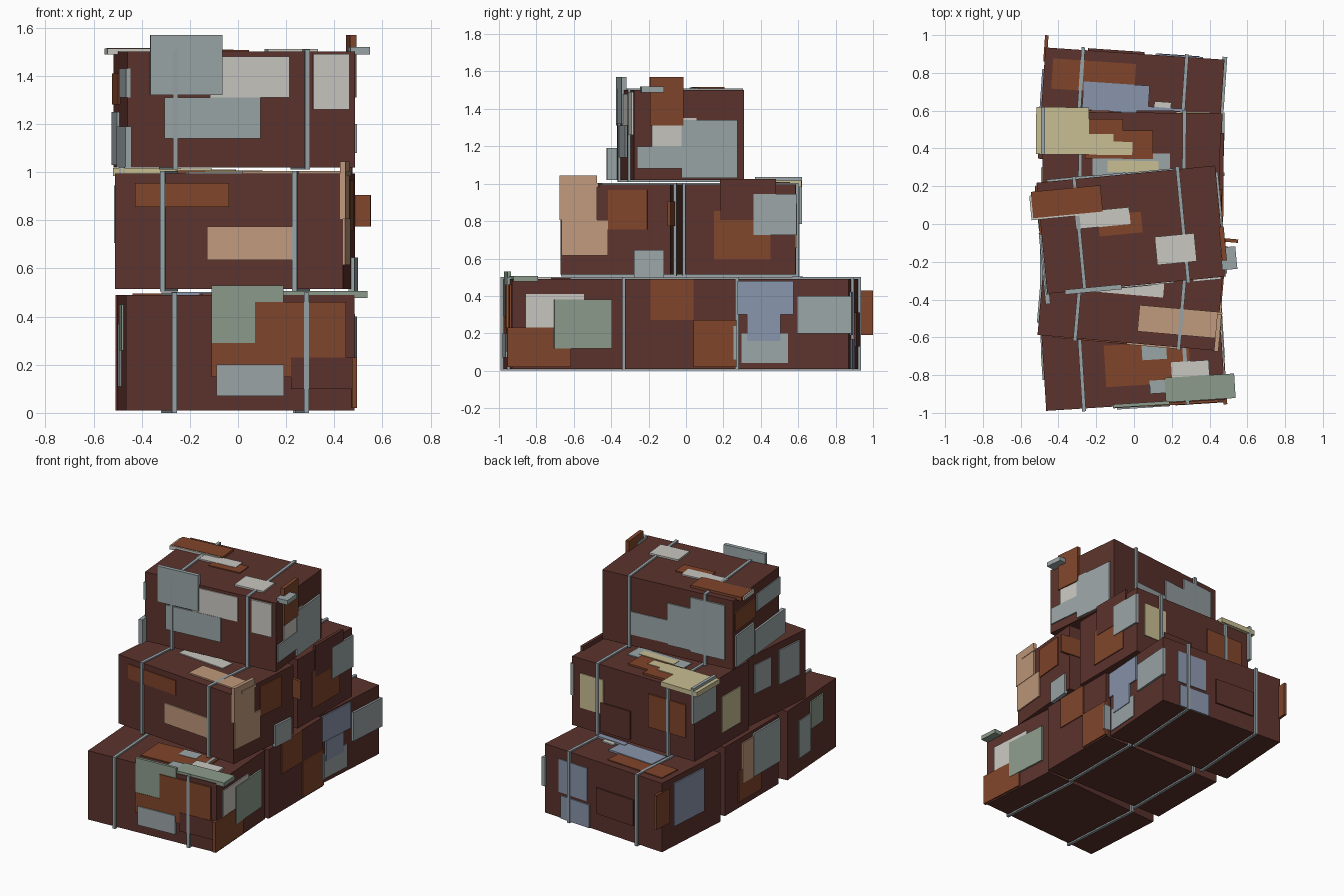
import bpy
from math import radians
from mathutils import Matrix, Vector

if "Cube" in bpy.data.objects:
    bpy.data.objects.remove(bpy.data.objects["Cube"], do_unlink=True)


def material(name, *rgb):
    mat = bpy.data.materials.new(name)
    mat.use_nodes = True
    mat.diffuse_color = (*rgb, 1)
    mat.node_tree.nodes["Principled BSDF"].inputs["Base Color"].default_value = (*rgb, 1)
    return mat


colours = {
    "maroon": material("maroon", .107, .033, .026),
    "rust": material("rust", .216, .06, .024),
    "grey": material("grey", .33, .38, .39),
    "white": material("off_white", .58, .57, .53),
    "tan": material("tan", .53, .32, .2),
    "green": material("sage_green", .26, .33, .26),
    "blue": material("dusty_blue", .25, .3, .41),
    "cream": material("cream", .58, .51, .29),
    "steel": material("strap_steel", .31, .36, .38),
}

WIDTH, DEPTH, HEIGHT = .95, .59, .48

# Each face: horizontal axis, vertical axis, outward axis, distance from centre
X, Y, Z = Vector((1, 0, 0)), Vector((0, 1, 0)), Vector((0, 0, 1))
FACES = {
    "front": (X, Z, -Y, DEPTH / 2),
    "back": (X, Z, Y, DEPTH / 2),
    "left": (Y, Z, X, WIDTH / 2),
    "right": (Y, Z, -X, WIDTH / 2),
    "top": (X, Y, Z, HEIGHT / 2),
}


def box(name, colour, frame, centre, size):
    """Box placed in the turned frame of a bale."""
    bpy.ops.mesh.primitive_cube_add(size=1)
    obj = bpy.context.object
    obj.name = name
    obj.matrix_world = frame @ Matrix.Translation(centre) @ Matrix.Diagonal((*size, 1))
    obj.data.materials.append(colours[colour])
    return obj


def bale(name, x, y, z, turn):
    """Crushed block with two straps; returns a helper that adds scrap plates."""
    frame = Matrix.Translation((x, y, z)) @ Matrix.Rotation(radians(turn), 4, "Z")
    box(name, "maroon", frame, (0, 0, 0), (WIDTH, DEPTH, HEIGHT))
    for side, label in ((-1, "right"), (1, "left")):
        box(f"{name}_{label}_strap", "steel", frame, (side * .275, 0, 0),
            (.02, DEPTH + .03, HEIGHT + .02))
    layers = dict.fromkeys(FACES, 0)

    def plate(face, colour, u0, u1, v0, v1):
        """Plate spanning u0..u1 and v0..v1, in hundredths, over earlier plates."""
        u, v, out, reach = FACES[face]
        layers[face] += 1
        low, high = reach - .012, reach + .004 + .0025 * layers[face]
        centre = (u * (u0 + u1) + v * (v0 + v1)) / 200 + out * (low + high) / 2
        size = u * (u1 - u0) / 100 + v * (v1 - v0) / 100 + out * (high - low)
        box(f"{name}_{face}_{colour}_plate", colour, frame, centre, [abs(s) for s in size])

    return plate


# Bottom row, front bale
plate = bale("bottom_front_bale", -.009, -.665, .25, 3.6)
plate("front", "green", -12, 18, 4, 28)
plate("front", "rust", -12, 21, -10, 4)
plate("front", "rust", 6, 44, -2, 21)
plate("front", "maroon", 21, 47, -15, -2)
plate("front", "grey", -10, 18, -18, -5)
plate("left", "white", -22, 9, -5, 16)
plate("left", "rust", -32, 2, -23, -2)
plate("left", "green", -7, 24, -13, 13)
plate("right", "grey", 2, 16, -14, 12)
plate("right", "green", -13, 2, 1, 20)
plate("top", "rust", -15, 30, -19, 3)
plate("top", "grey", 5, 18, -6, 2)
plate("top", "white", 20, 40, -16, -8)
plate("top", "grey", 8, 24, -24, -17)
plate("top", "green", 16, 53, -29, -16)

# Bottom row, middle bale
plate = bale("bottom_middle_bale", -.01, -.03, .25, 0)
plate("left", "rust", -16, 7, 2, 24)
plate("left", "rust", 7, 30, -23, 2)
plate("back", "grey", 20, 49, -19, -1)
plate("right", "rust", -10, 15, -20, 2)
plate("right", "tan", -16, 11, -8, 20)
plate("right", "grey", -30, -1, -8, 22)

# Bottom row, back bale
plate = bale("bottom_back_bale", -.015, .608, .25, -3.9)
plate("left", "grey", -28, -3, -21, -5)
plate("left", "blue", -30, 0, 5, 23)
plate("left", "blue", -25, -7, -9, 5)
plate("left", "grey", 2, 31, -5, 15)
plate("back", "blue", 13, 36, -6, 17)
plate("back", "blue", 11, 34, -24, -8)
plate("back", "maroon", -25, 5, -12, 6)
plate("right", "rust", 22, 36, -6, 18)
plate("right", "blue", -12, 18, -10, 20)
plate("top", "rust", -43, 1, 8, 24)
plate("top", "white", 12, 21, 0, 5)
plate("top", "blue", -26, 9, -2, 13)
plate("top", "blue", 5, 28, -2, 2)

# Middle row, front bale
plate = bale("middle_front_bale", -.012, -.335, .755, -5)
plate("front", "rust", -39, 0, 10, 20)
plate("front", "tan", -9, 27, -12, 2)
plate("left", "rust", -4, 17, 0, 21)
plate("left", "tan", -29, -4, -14, 5)
plate("left", "tan", -30, -10, 5, 29)
plate("left", "grey", 10, 26, -26, -11)
plate("right", "grey", 5, 21, -3, 17)
plate("right", "grey", -23, -3, -5, 19)
plate("back", "rust", 20, 54, 2, 15)
plate("top", "white", -19, 17, -4, 6)
plate("top", "tan", 5, 49, -23, -9)

# Middle row, back bale
plate = bale("middle_back_bale", -.01, .295, .755, -.5)
plate("left", "rust", -14, 16, -16, 10)
plate("left", "maroon", -11, 19, 5, 27)
plate("left", "grey", 7, 30, -3, 19)
plate("right", "cream", -20, 0, -15, 10)
plate("right", "grey", 7, 32, 3, 28)
plate("back", "cream", 23, 41, -10, 14)
plate("back", "rust", -41, -12, -9, 14)
plate("back", "maroon", 2, 25, -22, -2)
plate("top", "grey", -21, 20, -5, 8)
plate("top", "cream", -13, 14, -2, 4)
plate("top", "rust", -25, 11, 5, 20)
plate("top", "rust", -25, -5, 10, 26)
plate("top", "cream", -39, 0, 7, 14)
plate("top", "cream", -39, -10, 7, 18)
plate("top", "cream", -51, -23, 7, 32)

# Top bale
plate = bale("top_bale", -.015, -.03, 1.26, 5.5)
plate("front", "white", -13, 20, 5, 22)
plate("front", "grey", -32, 8, -12, 5)
plate("front", "white", 30, 45, 0, 23)
plate("front", "grey", -38, -8, 6, 31)
plate("left", "white", -20, 4, -9, 9)
plate("left", "grey", -28, 9, -18, -6)
plate("left", "grey", -4, 26, -23, 8)
plate("left", "rust", -21, -3, 5, 31)
plate("right", "grey", -30, 0, 5, 17)
plate("right", "rust", 2, 28, 2, 15)
plate("right", "grey", 4, 27, -23, -1)
plate("right", "grey", -35, 3, -24, -7)
plate("back", "grey", 0, 28, -16, 0)
plate("back", "grey", -17, 0, -17, 12)
plate("back", "grey", -42, -17, -18, 20)
plate("top", "rust", -17, 6, -2, 9)
plate("top", "white", -29, 0, 3, 12)
plate("top", "white", 12, 33, -20, -5)
plate("top", "white", -52, -16, 10, 23)
plate("top", "rust", -51, -14, 11, 25)
plate("top", "grey", 46, 54, -26, -14)
